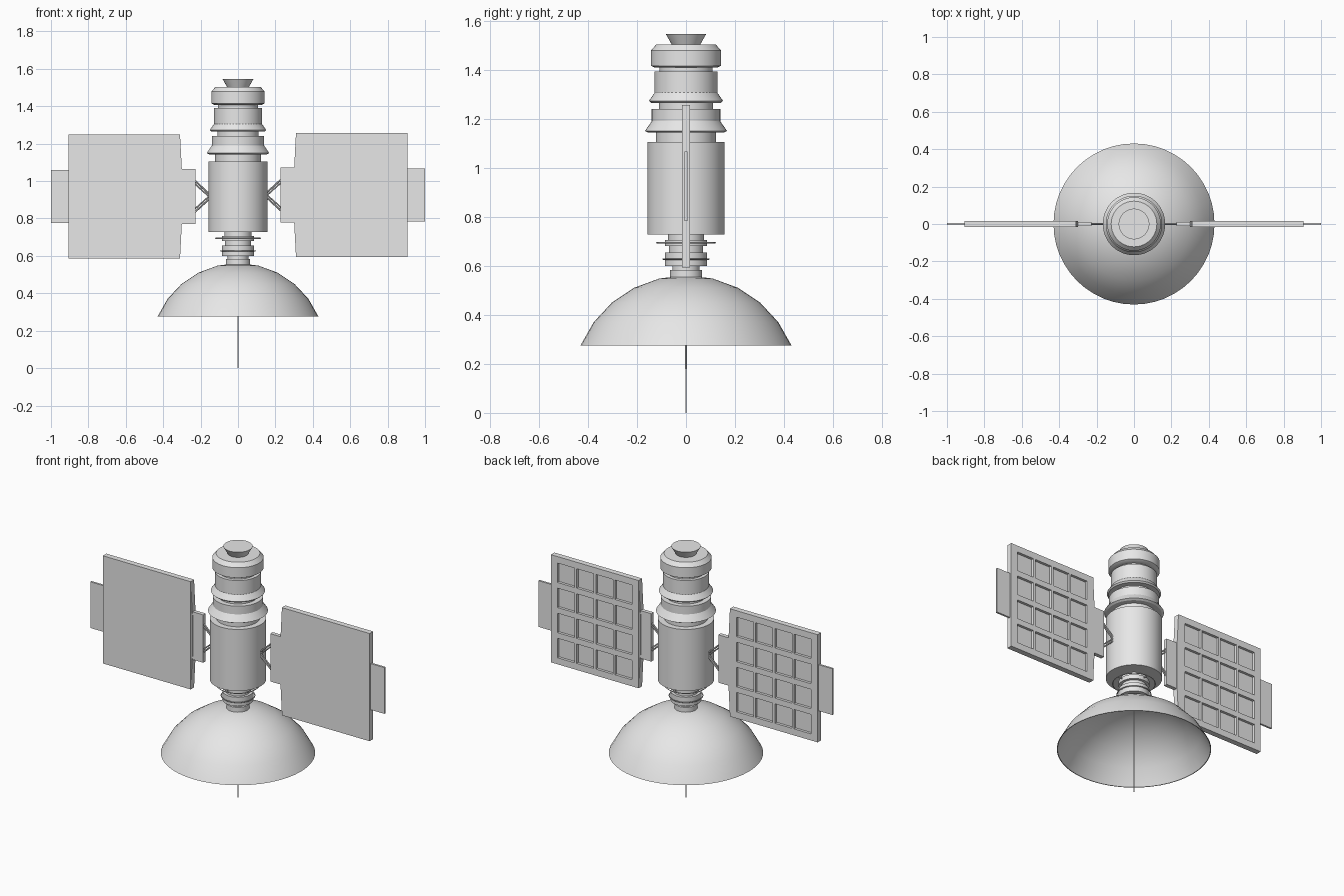
import bpy, bmesh, math
from mathutils import Vector, Matrix

if "Cube" in bpy.data.objects:
    bpy.data.objects.remove(bpy.data.objects["Cube"])

grey = bpy.data.materials.new("light grey")
grey.diffuse_color = (0.8, 0.8, 0.8, 1)
grey.use_nodes = True
grey.node_tree.nodes["Principled BSDF"].inputs["Base Color"].default_value = grey.diffuse_color


def finish(name, bm, smooth=False):
    bmesh.ops.recalc_face_normals(bm, faces=bm.faces[:])
    me = bpy.data.meshes.new(name)
    bm.to_mesh(me)
    bm.free()
    me.materials.append(grey)
    ob = bpy.data.objects.new(name, me)
    bpy.context.collection.objects.link(ob)
    if smooth:
        bpy.ops.object.select_all(action='DESELECT')
        ob.select_set(True)
        bpy.context.view_layer.objects.active = ob
        bpy.ops.object.shade_smooth_by_angle(angle=math.radians(30))
    return ob


def lathe(name, profile, steps=48):
    """Spin a list of (radius, z) points round the z axis."""
    bm = bmesh.new()
    vs = [bm.verts.new((r, 0, z)) for r, z in profile]
    es = [bm.edges.new(p) for p in zip(vs, vs[1:])]
    bmesh.ops.spin(bm, geom=vs + es, cent=(0, 0, 0), axis=(0, 0, 1),
                   angle=math.tau, steps=steps)
    bmesh.ops.remove_doubles(bm, verts=bm.verts[:], dist=1e-5)
    return finish(name, bm, True)


def box(name, x0, x1, z0, z1, half_y):
    bm = bmesh.new()
    m = Matrix.Translation(((x0 + x1) / 2, 0, (z0 + z1) / 2)) @ \
        Matrix.Diagonal((abs(x1 - x0), 2 * half_y, z1 - z0, 1))
    bmesh.ops.create_cube(bm, size=1, matrix=m)
    return finish(name, bm)


def rod(name, a, b, r):
    a, b = Vector(a), Vector(b)
    d = b - a
    bm = bmesh.new()
    m = Matrix.Translation((a + b) / 2) @ d.to_track_quat('Z', 'Y').to_matrix().to_4x4()
    bmesh.ops.create_cone(bm, cap_ends=True, segments=8, radius1=r, radius2=r,
                          depth=d.length, matrix=m)
    return finish(name, bm, True)


# Main body with its stacked collars and flared top cap
lathe("body", [
    (0, 0.727), (0.157, 0.727), (0.157, 1.105), (0.122, 1.105),
    (0.122, 1.143), (0.155, 1.143), (0.167, 1.15), (0.14, 1.19),
    (0.14, 1.24), (0.11, 1.24), (0.11, 1.265), (0.143, 1.265),
    (0.151, 1.273), (0.128, 1.306), (0.128, 1.392), (0.108, 1.392),
    (0.108, 1.408), (0.127, 1.408), (0.143, 1.416), (0.143, 1.478),
    (0.122, 1.502), (0.058, 1.502), (0.082, 1.545), (0, 1.545)])

# Narrow coupling between body and dish
lathe("coupling", [
    (0, 0.727), (0.073, 0.727), (0.073, 0.706), (0.086, 0.706),
    (0.086, 0.68), (0.07, 0.68), (0.07, 0.655), (0.086, 0.655),
    (0.086, 0.60), (0.055, 0.60), (0.055, 0.583), (0.065, 0.583),
    (0.065, 0.55), (0, 0.55)], 32)

# Thin wire rings round the coupling
for label, r, z in (("upper_ring", 0.119, 0.694), ("lower_ring", 0.094, 0.627)):
    w = 0.003
    lathe(label, [(r - w, z), (r, z + w), (r + w, z), (r, z - w), (r - w, z)], 32)
    for i in range(4):
        c, s = math.cos(i * math.pi / 2), math.sin(i * math.pi / 2)
        rod(label + "_spoke", (0.07 * c, 0.07 * s, z), (r * c, r * s, z), 0.002)

# Thin spherical dish, open at the bottom
R, centre_z, rim, rings = 0.467, 0.094, math.radians(67.2), 5
outer = [(R * math.sin(rim * i / rings), centre_z + R * math.cos(rim * i / rings))
         for i in range(rings + 1)]
inner = [(r * 0.99, z - 0.005 * (1 - i / rings)) for i, (r, z) in enumerate(outer)]
lathe("dish", outer + inner[::-1])

# Antenna spike
rod("antenna_base", (0, 0, 0.18), (0, 0, 0.56), 0.004)
rod("antenna_tip", (0, 0, 0), (0, 0, 0.18), 0.0025)


def solar_panel(side, zc):
    """Slab with a four by four grid of recessed cells on the back."""
    def stops(lo, hi, margin, gap):
        size = (hi - lo - 2 * margin - 3 * gap) / 4
        out = [lo]
        for i in range(4):
            start = lo + margin + i * (size + gap)
            out += [start, start + size]
        return out + [hi]

    xs = stops(0.31, 0.907, 0.045, 0.014)
    zs = stops(zc - 0.331, zc + 0.331, 0.04, 0.035)
    bm = bmesh.new()
    grid = [[bm.verts.new((side * x, 0.017, z)) for z in zs] for x in xs]
    cells = []
    for i in range(9):
        for j in range(9):
            f = bm.faces.new((grid[i][j], grid[i][j + 1],
                              grid[i + 1][j + 1], grid[i + 1][j]))
            f.normal_update()
            if f.normal.y < 0:
                f.normal_flip()
            if i % 2 and j % 2:
                cells.append(f)
    edge = [e for e in bm.edges if e.is_boundary]
    bmesh.ops.inset_individual(bm, faces=cells, thickness=0, depth=-0.016)
    ext = bmesh.ops.extrude_edge_only(bm, edges=edge)["geom"]
    for v in ext:
        if isinstance(v, bmesh.types.BMVert):
            v.co.y = -0.017
    bmesh.ops.edgeloop_fill(bm, edges=[e for e in ext if isinstance(e, bmesh.types.BMEdge)
                                       and e.is_boundary])
    finish("solar_panel", bm)


for side, zc in ((-1, 0.918), (1, 0.925)):
    solar_panel(side, zc)
    # Outer and inner tabs
    box("outer_tab", side * 0.907, side * 1.0, zc - 0.142, zc + 0.142, 0.006)
    box("inner_tab", side * 0.228, side * 0.305, zc - 0.147, zc + 0.147, 0.012)
    # Tapered edge plate on the inner side of the panel
    bm = bmesh.new()
    pts = [(0.31, 0.331), (0.299, 0.12), (0.299, -0.12), (0.31, -0.331)]
    face = bm.faces.new([bm.verts.new((side * x, -0.016, zc + z)) for x, z in pts])
    for v in bmesh.ops.extrude_face_region(bm, geom=[face])["geom"]:
        if isinstance(v, bmesh.types.BMVert):
            v.co.y = 0.016
    finish("edge_plate", bm)
    # Fan of struts to the body
    for s in (-1, 1):
        rod("strut", (side * 0.15, 0, zc + s * 0.01), (side * 0.232, 0, zc + s * 0.085), 0.005)
        rod("strut", (side * 0.15, 0, zc - s * 0.005), (side * 0.232, 0, zc + s * 0.068), 0.004)
